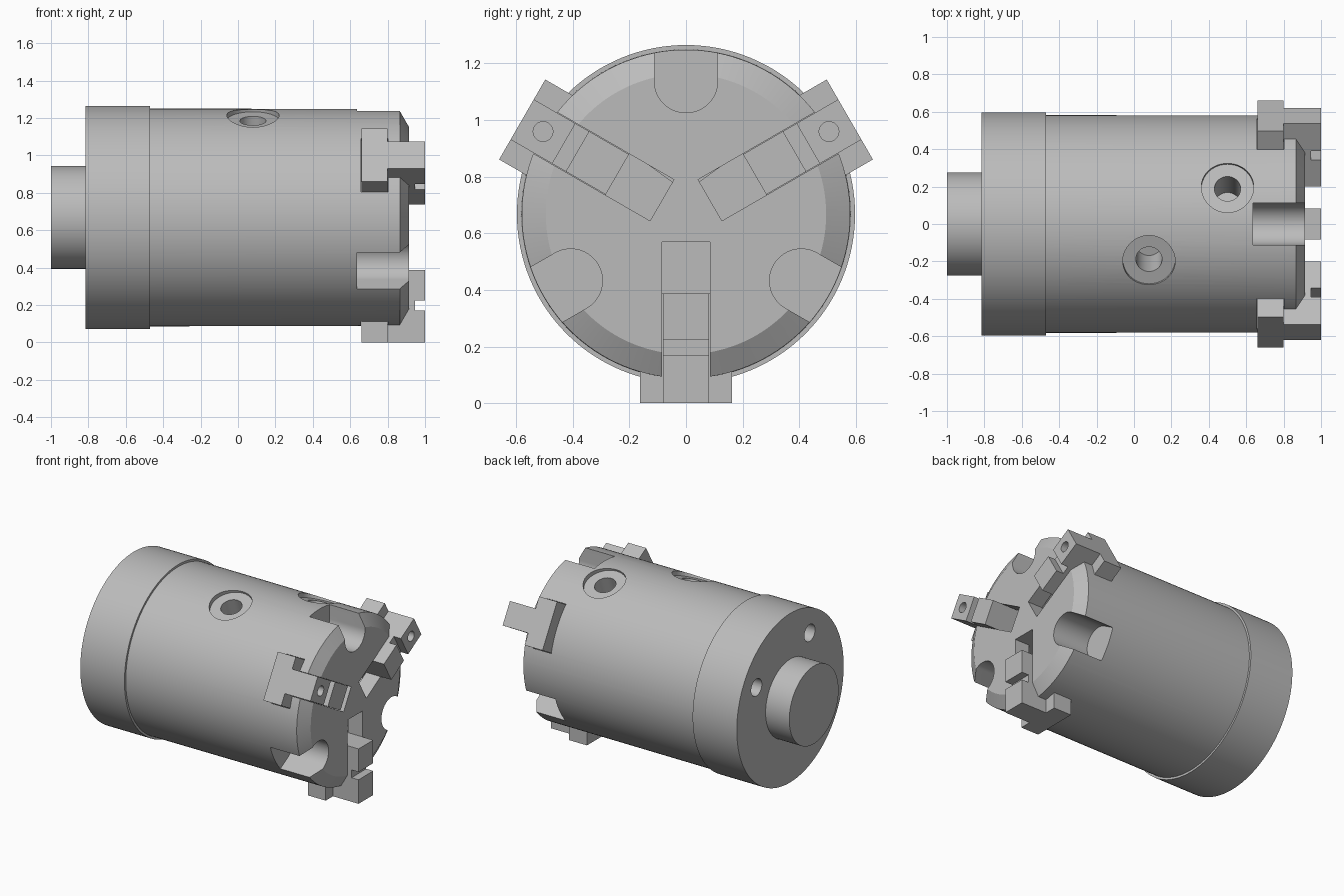
import bpy
import bmesh
from math import cos, sin, pi, radians
from mathutils import Matrix, Vector

cube = bpy.data.objects.get("Cube")
if cube:
    bpy.data.objects.remove(cube)

AXIS_Z = 0.668          # height of the main axis, which runs along x
X = Vector((1, 0, 0))

steel = bpy.data.materials.new("steel grey")
steel.use_nodes = True
GREY = (0.5, 0.5, 0.5, 1)
steel.diffuse_color = GREY
steel.node_tree.nodes["Principled BSDF"].inputs["Base Color"].default_value = GREY


def frame(kind, angle, x=0):
    """Local axes for a prism: along the axis, radial, or across a jaw."""
    a = radians(angle)
    out, side = Vector((0, cos(a), sin(a))), Vector((0, -sin(a), cos(a)))
    axes = {"axial": (out, side, X), "radial": (side, X, out), "across": (X, out, side)}[kind]
    m = Matrix(axes).transposed().to_4x4()
    m.translation = (x, 0, AXIS_Z)
    return m


def make_object(name, bm):
    bmesh.ops.recalc_face_normals(bm, faces=bm.faces)
    mesh = bpy.data.meshes.new(name)
    bm.to_mesh(mesh)
    bm.free()
    mesh.materials.append(steel)
    obj = bpy.data.objects.new(name, mesh)
    bpy.context.collection.objects.link(obj)
    return obj


def prism(name, points, low, high, matrix):
    bm = bmesh.new()
    base = bm.faces.new([bm.verts.new((u, v, low)) for u, v in points])
    top = bmesh.ops.extrude_face_region(bm, geom=[base])["geom"]
    verts = [e for e in top if isinstance(e, bmesh.types.BMVert)]
    bmesh.ops.translate(bm, verts=verts, vec=(0, 0, high - low))
    bm.transform(matrix)
    return make_object(name, bm)


def lathe(name, profile, steps):
    bm = bmesh.new()
    verts = [bm.verts.new((x, 0, r)) for x, r in profile]
    edges = [bm.edges.new(pair) for pair in zip(verts, verts[1:])]
    bmesh.ops.spin(bm, geom=verts + edges, cent=(0, 0, 0), axis=X,
                   angle=2 * pi, steps=steps, use_merge=True)
    bmesh.ops.remove_doubles(bm, verts=bm.verts, dist=1e-5)
    bm.transform(Matrix.Translation((0, 0, AXIS_Z)))
    return make_object(name, bm)


def arc(u, r, start=0, end=360, steps=40):
    count = steps if end - start == 360 else steps + 1
    angles = [radians(start + (end - start) * i / steps) for i in range(count)]
    return [(u + r * cos(a), r * sin(a)) for a in angles]


def box(u0, u1, half):
    return [(u0, -half), (u1, -half), (u1, half), (u0, half)]


def combine(obj, tool, operation="DIFFERENCE"):
    mod = obj.modifiers.new("combine", "BOOLEAN")
    mod.operation, mod.solver, mod.object = operation, "EXACT", tool
    bpy.context.view_layer.objects.active = obj
    bpy.ops.object.modifier_apply(modifier=mod.name)
    bpy.data.objects.remove(tool)


def smooth(obj):
    bpy.ops.object.select_all(action="DESELECT")
    obj.select_set(True)
    bpy.context.view_layer.objects.active = obj
    bpy.ops.object.shade_smooth_by_angle(angle=radians(25))


# Turned body: rear spigot, flange, barrel and chamfered nose
body = lathe("chuck_body", [
    (-1, 0), (-1, 0.275), (-0.815, 0.275), (-0.815, 0.597), (-0.47, 0.597),
    (-0.47, 0.582), (0.865, 0.58), (0.915, 0.495), (0.915, 0)], 128)

# Mounting bolts: through holes with pockets open to the rim
for angle in (90, 210, 330):
    axial = frame("axial", angle)
    combine(body, prism("pocket", arc(0.47, 0.112, 90, 270) + [(0.8, -0.112), (0.8, 0.112)],
                        0.637, 1.1, axial))
    combine(body, prism("bolt_hole", arc(0.47, 0.063), -0.9, 1.1, axial))

# Blind holes in the rear flange
for angle in (30, 120, 300):
    combine(body, prism("rear_hole", arc(0.435, 0.06), -0.9, -0.5, frame("axial", angle)))

# Counterbored ports in the barrel
for angle, x in ((110, 0.08), (70, 0.5)):
    radial = frame("radial", angle, x)
    combine(body, prism("port_rim", arc(0, 0.14), 0.55, 0.8, radial))
    combine(body, prism("port_hole", arc(0, 0.07), 0.3, 0.8, radial))

# Keyhole grooves along the barrel
keyhole = arc(0.458, 0.056, 55, 305) + [
    (0.54, -0.046), (0.54, -0.067), (0.7, -0.067),
    (0.7, 0.067), (0.54, 0.067), (0.54, 0.046)]
for angle in (-3, -57):
    combine(body, prism("groove", keyhole, -0.11, 1.1, frame("axial", angle)))

# Jaws and their T slots
stem = [(0.72, 0.28), (1, 0.28), (1, 0.443), (0.945, 0.443),
        (0.945, 0.498), (1, 0.498), (1, 0.668), (0.72, 0.668)]
for angle, side in ((-90, "lower"), (30, "left"), (150, "right")):
    axial = frame("axial", angle)
    combine(body, prism("slot", box(0.098, 0.8, 0.084), 0.659, 1.1, axial))
    combine(body, prism("slot_foot", box(0.098, 0.8, 0.165), 0.658, 0.802, axial))

    jaw = prism(side + "_jaw", box(0.28, 0.668, 0.163), 0.66, 0.8, axial)
    combine(jaw, prism("stem", stem, -0.082, 0.082, frame("across", angle)), "UNION")
    for r in (0.363, 0.583):
        combine(jaw, prism("screw_hole", arc(r, 0.035, steps=24), 0.85, 1.1, axial))
    smooth(jaw)

smooth(body)
